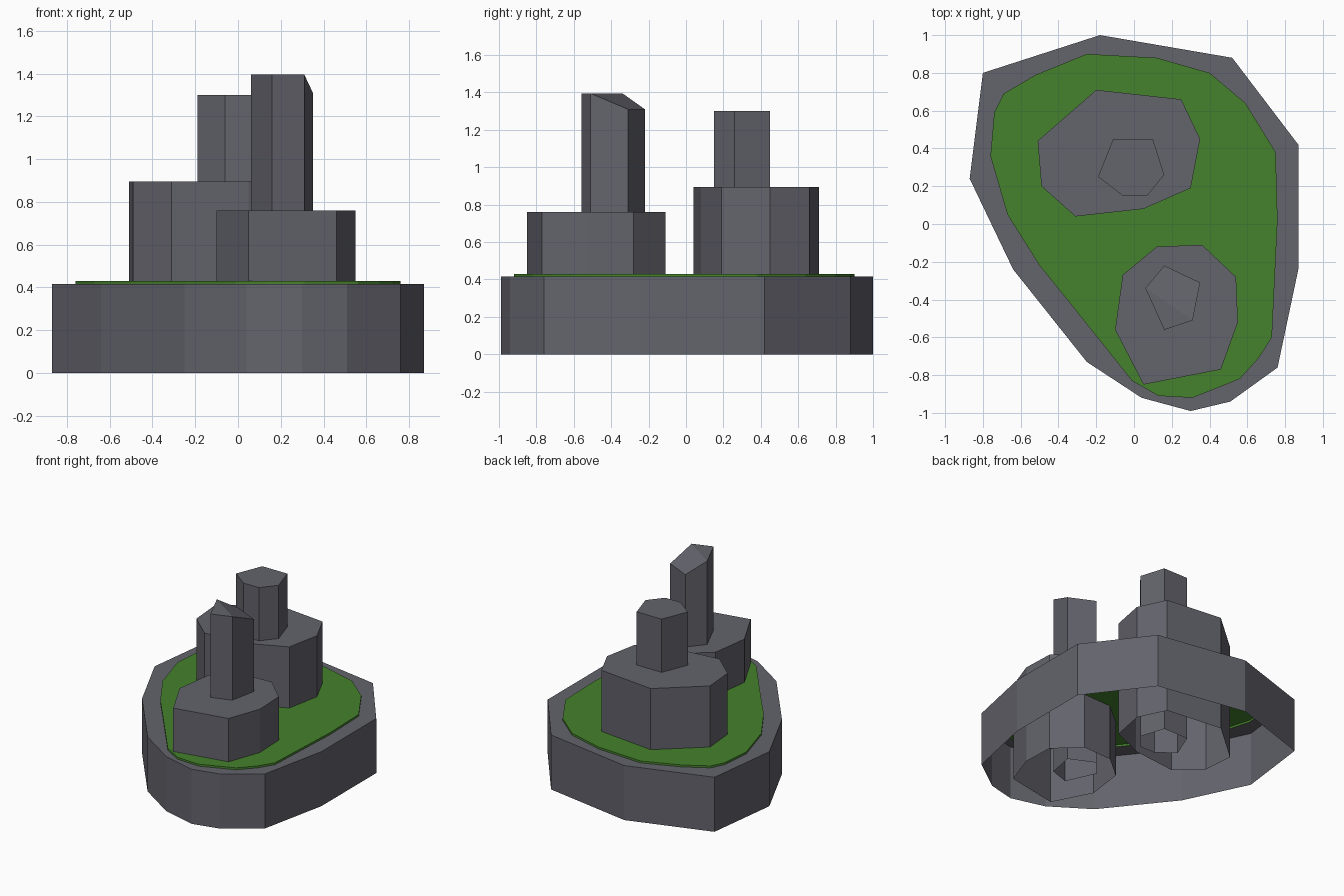
import bpy
import bmesh

cube = bpy.data.objects.get("Cube")
if cube:
    bpy.data.objects.remove(cube, do_unlink=True)


def make_material(name, colour):
    mat = bpy.data.materials.new(name)
    mat.use_nodes = True
    mat.diffuse_color = colour
    bsdf = next(n for n in mat.node_tree.nodes if n.type == 'BSDF_PRINCIPLED')
    bsdf.inputs["Base Color"].default_value = colour
    return mat


def finish(bm, name, mat):
    bmesh.ops.recalc_face_normals(bm, faces=bm.faces)
    mesh = bpy.data.meshes.new(name)
    bm.to_mesh(mesh)
    bm.free()
    mesh.materials.append(mat)
    obj = bpy.data.objects.new(name, mesh)
    bpy.context.collection.objects.link(obj)
    return obj


def add_walls(bm, outline, bottom, top):
    """Vertical walls around an outline; returns the upper loop of vertices."""
    low = [bm.verts.new((x, y, bottom)) for x, y in outline]
    high = [bm.verts.new((x, y, top)) for x, y in outline]
    for i in range(len(outline)):
        j = (i + 1) % len(outline)
        bm.faces.new((low[i], low[j], high[j], high[i]))
    return high


def shell(name, outline, bottom, top, mat, drops=None, crease=None):
    """Capped prism, open underneath; drops lowers corners, crease folds the cap."""
    bm = bmesh.new()
    high = add_walls(bm, outline, bottom, top)
    for index, drop in (drops or {}).items():
        high[index].co.z -= drop
    cap = bm.faces.new(high)
    if crease:
        bmesh.utils.face_split(cap, high[crease[0]], high[crease[1]])
    return finish(bm, name, mat)


def rimmed_base(name, outline, opening, top, mat):
    """Outer walls with a flat rim around an opening."""
    bm = bmesh.new()
    loops = [add_walls(bm, outline, 0, top),
             [bm.verts.new((x, y, top)) for x, y in opening]]
    edges = []
    for loop in loops:
        for i, vert in enumerate(loop):
            other = loop[(i + 1) % len(loop)]
            edges.append(bm.edges.get((vert, other)) or bm.edges.new((vert, other)))
    bmesh.ops.triangle_fill(bm, edges=edges, use_beauty=True, normal=(0, 0, 1))
    return finish(bm, name, mat)


stone = make_material("stone grey", (.125, .125, .15, 1))
grass = make_material("grass green", (.06, .225, .026, 1))

# Outlines, clockwise from the back
base_outline = [(-.18, 1), (.52, .88), (.87, .42), (.87, -.24), (.76, -.76), (.51, -.94),
                (.3, -.99), (.04, -.92), (-.25, -.73), (-.64, -.24), (-.87, .24), (-.8, .8)]
grass_outline = [(-.25, .9), (.12, .88), (.4, .8), (.59, .64), (.75, .38), (.76, .02),
                 (.73, -.6), (.66, -.71), (.56, -.82), (.31, -.92), (.13, -.91), (-.01, -.83),
                 (-.33, -.43), (-.5, -.22), (-.67, .05), (-.76, .36), (-.74, .59), (-.69, .69),
                 (-.52, .79)]
back_block = [(-.2, .71), (.25, .66), (.35, .45), (.3, .19), (.05, .08), (-.31, .04),
              (-.49, .2), (-.51, .44)]
back_tower = [(-.11, .45), (.1, .45), (.16, .26), (.07, .15), (-.06, .15), (-.19, .25)]
front_block = [(.12, -.12), (.36, -.11), (.54, -.28), (.55, -.52), (.46, -.77), (.05, -.85),
               (-.1, -.56), (-.06, -.27)]
front_pillar = [(.16, -.22), (.35, -.31), (.31, -.51), (.16, -.56), (.06, -.34)]

# Rock base and its turf
rim_height = .415
rimmed_base("rock_base", base_outline, grass_outline, rim_height, stone)
shell("grass_top", grass_outline, rim_height, .43, grass)

# Stepped rock columns
shell("back_lower_rock", back_block, 0, .895, stone)
shell("back_upper_rock", back_tower, 0, 1.3, stone)
shell("front_lower_rock", front_block, 0, .76, stone)

# Tall pillar whose cap slopes down toward the back
shell("front_upper_rock", front_pillar, 0, 1.395, stone,
      drops={0: .085, 1: .085}, crease=(2, 4))
